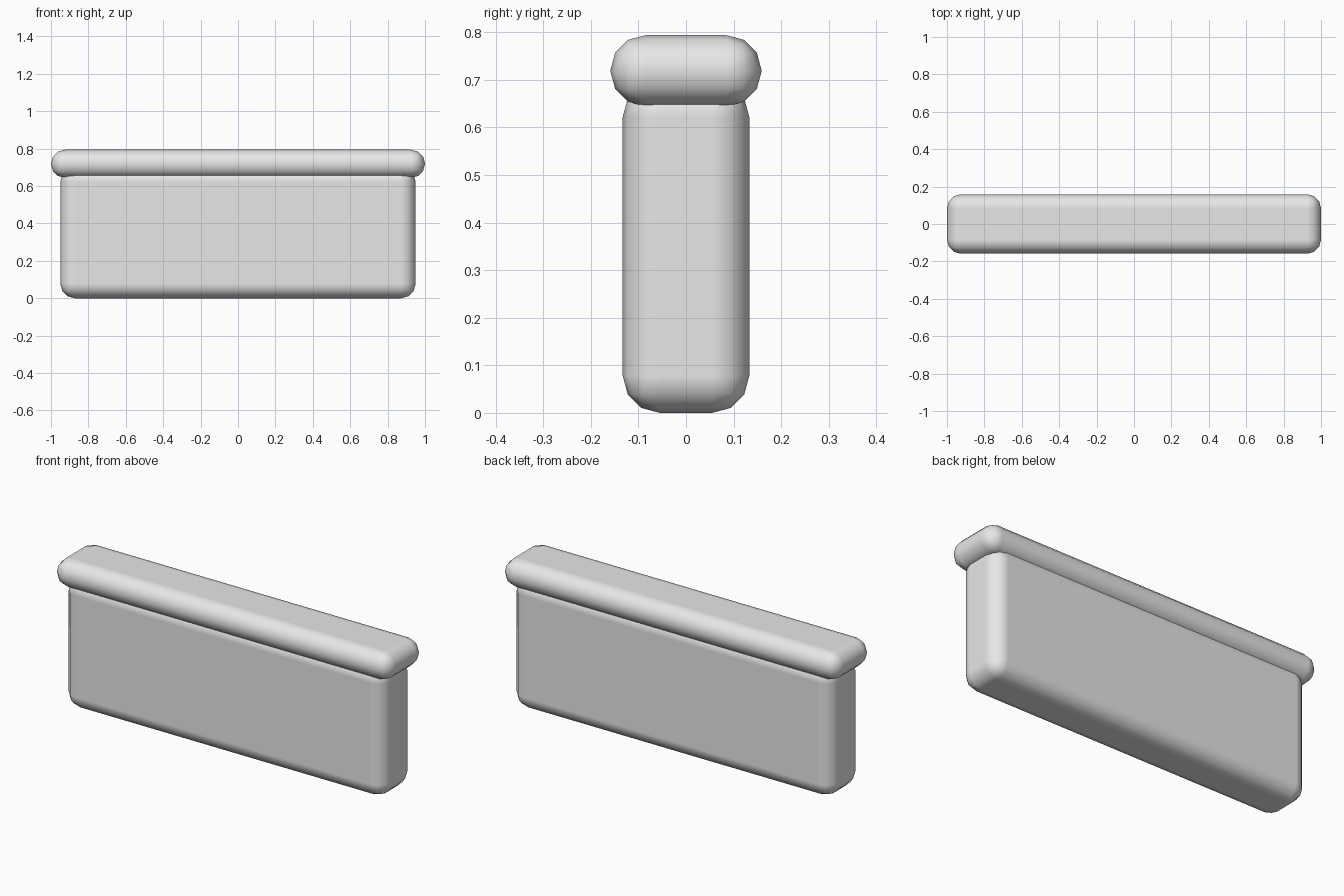
import bpy

if "Cube" in bpy.data.objects:
    bpy.data.objects.remove(bpy.data.objects["Cube"])

grey = bpy.data.materials.new("light grey")
grey.diffuse_color = (0.8, 0.8, 0.8, 1)
grey.use_nodes = True
grey.node_tree.nodes["Principled BSDF"].inputs["Base Color"].default_value = grey.diffuse_color


def rounded_box(name, size, z_low, radius):
    """Box standing on z_low with three-segment rounded edges."""
    bpy.ops.mesh.primitive_cube_add(size=1, location=(0, 0, z_low + size[2] / 2))
    ob = bpy.context.object
    ob.name = name
    ob.scale = size
    bpy.ops.object.transform_apply(location=False, rotation=False, scale=True)
    ob.data.materials.append(grey)
    bpy.ops.object.shade_smooth()
    bev = ob.modifiers.new("rounded edges", 'BEVEL')
    bev.width = radius
    bev.segments = 3
    bev.limit_method = 'NONE'
    bev.harden_normals = True
    return ob


# Main slab
rounded_box("wall_body", (1.90, 0.266, 0.70), 0, 0.078)
# Overhanging rounded coping
rounded_box("wall_cap", (2.0, 0.318, 0.15), 0.644, 0.0745)
